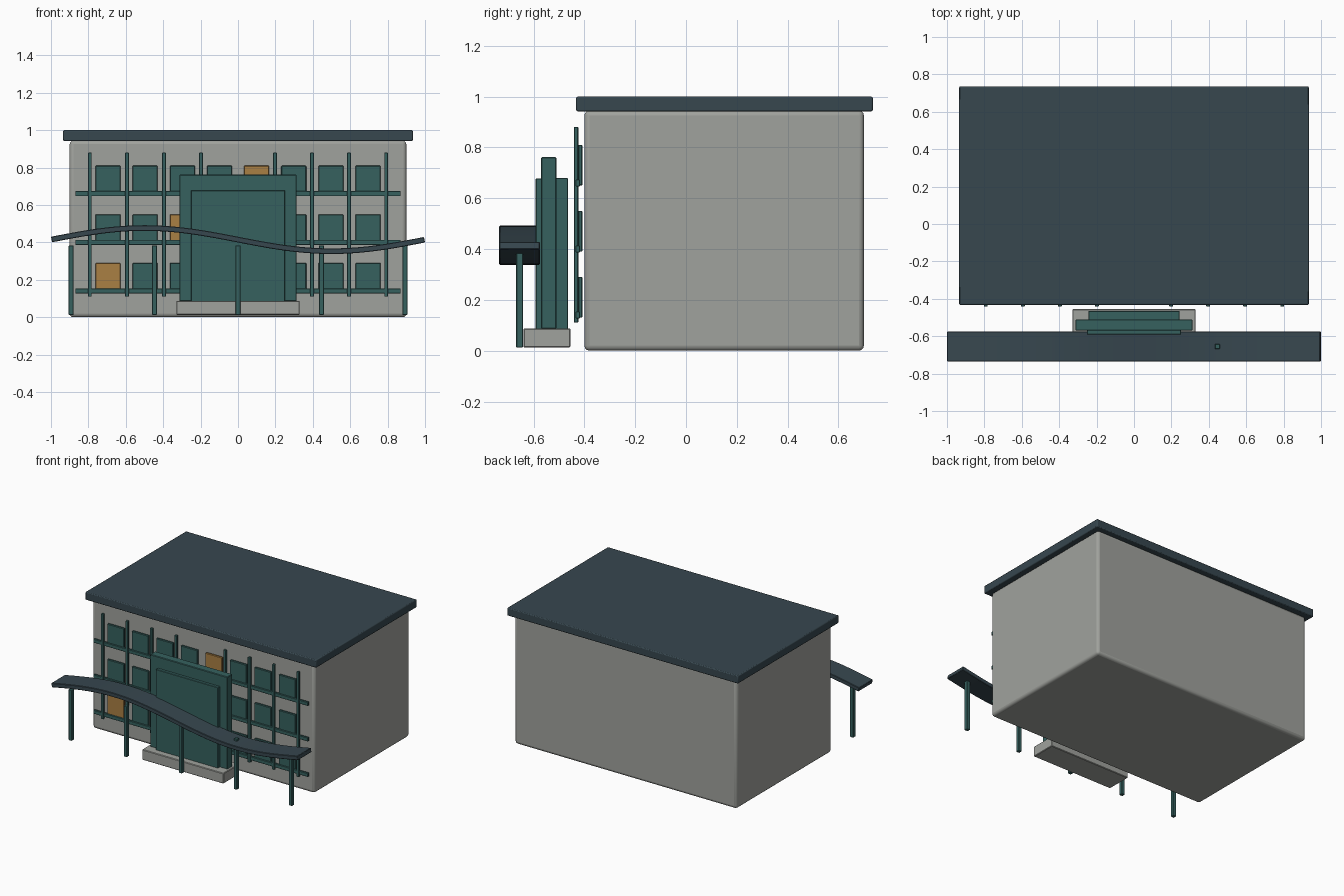
import bpy, bmesh, math

if "Cube" in bpy.data.objects:
    bpy.data.objects.remove(bpy.data.objects["Cube"])


def material(name, rgb):
    m = bpy.data.materials.new(name)
    lin = [((c / 255 + 0.055) / 1.055) ** 2.4 for c in rgb]
    m.diffuse_color = (*lin, 1)
    m.use_nodes = True
    m.node_tree.nodes["Principled BSDF"].inputs["Base Color"].default_value = m.diffuse_color
    return m


WALL = material("warm grey wall", (160, 162, 157))
SLATE = material("dark slate", (55, 71, 79))
TEAL = material("deep teal", (54, 97, 95))
AMBER = material("amber glow", (170, 128, 68))


def finish(name, bm, mat, bevel, segments):
    bmesh.ops.recalc_face_normals(bm, faces=bm.faces)
    me = bpy.data.meshes.new(name)
    bm.to_mesh(me)
    bm.free()
    me.materials.append(mat)
    ob = bpy.data.objects.new(name, me)
    bpy.context.collection.objects.link(ob)
    if bevel:
        mod = ob.modifiers.new("bevel", 'BEVEL')
        mod.width, mod.segments = bevel, segments
        mod.limit_method, mod.angle_limit = 'ANGLE', math.radians(40)
    return ob


def box(name, x, y, z, mat, bevel=0.003, segments=1):
    """Box from (min, max) ranges on each axis."""
    bm = bmesh.new()
    bmesh.ops.create_cube(bm, size=1)
    for v in bm.verts:
        v.co = [(r[0] + r[1]) / 2 + c * (r[1] - r[0])
                for r, c in zip((x, y, z), v.co)]
    return finish(name, bm, mat, bevel, segments)


# Main building and flat roof
box("building_body", (-0.9, 0.9), (-0.4, 0.7), (0, 0.945), WALL, 0.02, 3)
box("roof_slab", (-0.935, 0.935), (-0.432, 0.735), (0.942, 1.0), SLATE, 0.006, 2)

# Window grid, three of them lit
LIT = {(0, 0), (2, 1), (4, 2)}
for row in range(3):
    z = 0.13 + 0.26 * row
    for col in range(8):
        x = -0.695 + 0.1986 * col
        box(f"window_{row}_{col}", (x - 0.067, x + 0.067), (-0.425, -0.408),
            (z, z + 0.16), AMBER if (col, row) in LIT else TEAL)
    # Horizontal rail along the window sills
    box(f"facade_rail_{row}", (-0.87, 0.87), (-0.434, -0.418),
        (z - 0.003, z + 0.024), TEAL, 0.002)

# Vertical fins, none at the entrance
for i in range(-4, 5):
    if i:
        x = 0.198 * i
        box(f"facade_fin_{i + 4}", (x - 0.01, x + 0.01), (-0.441, -0.424),
            (0.11, 0.88), TEAL, 0.002)

# Entrance: step, back block, frame and door panel
box("entrance_step", (-0.33, 0.33), (-0.64, -0.455), (0.012, 0.088), WALL, 0.004)
box("entrance_back", (-0.243, 0.243), (-0.52, -0.464), (0.085, 0.68), TEAL)
box("entrance_frame", (-0.313, 0.313), (-0.57, -0.51), (0.085, 0.762), TEAL, 0.004)
box("door_panel", (-0.252, 0.252), (-0.592, -0.565), (0.085, 0.678), TEAL)

# Canopy posts
for i in range(-2, 3):
    x = 0.446 * i
    box(f"canopy_post_{i + 2}", (x - 0.013, x + 0.013), (-0.668, -0.642),
        (0.013, 0.384), TEAL, 0.002)

# Wavy canopy: a strip of constant thickness swept along a sine curve
bm = bmesh.new()
N, AMP, HALF = 40, 0.062, 0.015
rings = []
for i in range(N + 1):
    x = (-1 + 2 * i / N) * 0.997
    z = 0.415 - AMP * math.sin(math.pi * x)
    slope = math.atan(-AMP * math.pi * math.cos(math.pi * x))
    dx, dz = -math.sin(slope) * HALF, math.cos(slope) * HALF
    rings.append([bm.verts.new((x + s * dx, y, z + s * dz))
                  for s, y in ((-1, -0.735), (-1, -0.575), (1, -0.575), (1, -0.735))])
for a, b in zip(rings, rings[1:]):
    for k in range(4):
        bm.faces.new((a[k], a[(k + 1) % 4], b[(k + 1) % 4], b[k]))
bm.faces.new(rings[0])
bm.faces.new(rings[-1])
finish("wavy_canopy", bm, SLATE, 0.003, 1)

# Smooth shading with sharp edges kept on the rounded parts
bpy.ops.object.select_all(action='DESELECT')
for name in ("building_body", "roof_slab", "wavy_canopy"):
    bpy.data.objects[name].select_set(True)
bpy.context.view_layer.objects.active = bpy.data.objects["building_body"]
bpy.ops.object.shade_smooth_by_angle(angle=math.radians(35))
